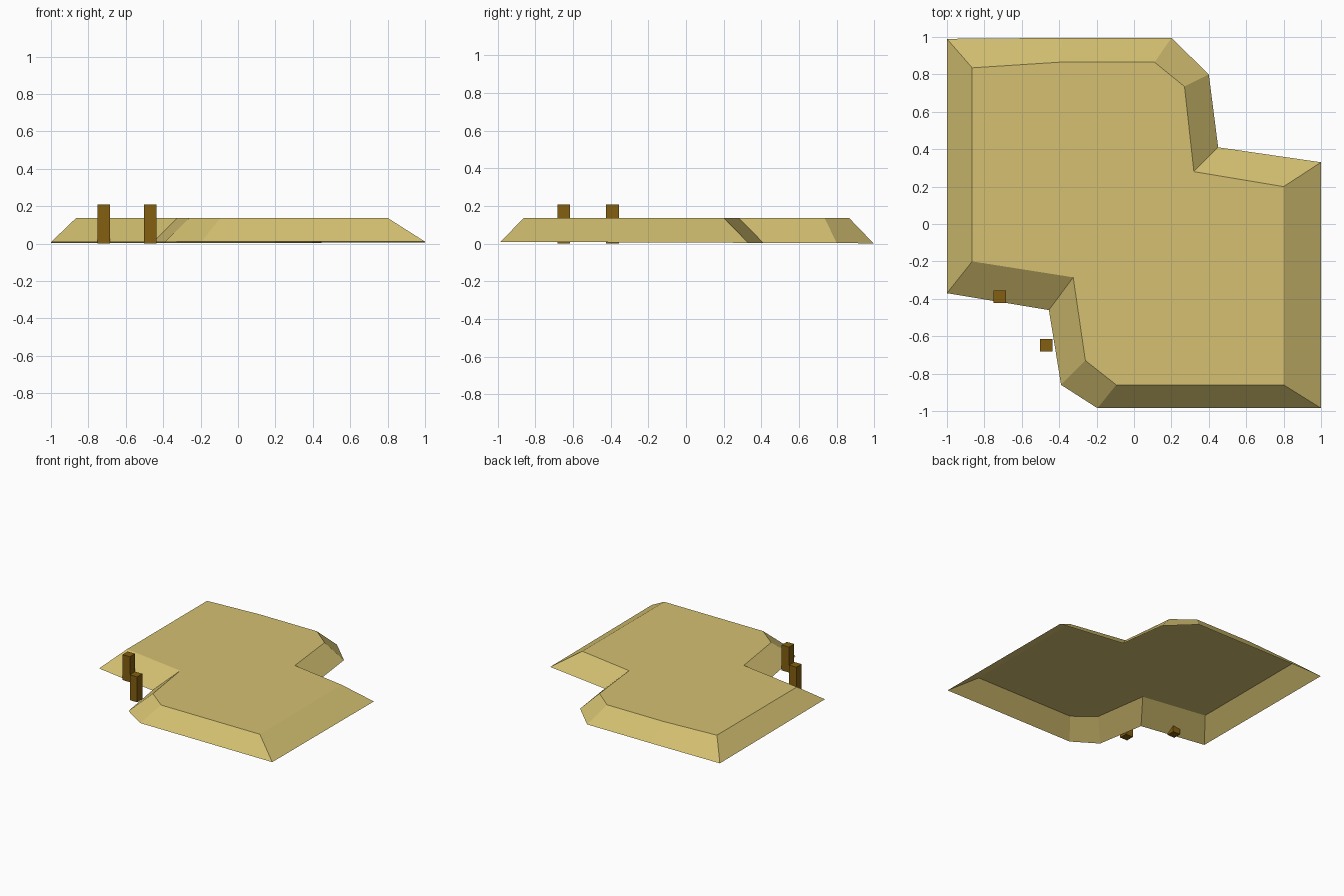
import bpy, bmesh

if "Cube" in bpy.data.objects:
    bpy.data.objects.remove(bpy.data.objects["Cube"])


def material(name, rgb):
    m = bpy.data.materials.new(name)
    m.diffuse_color = (*rgb, 1)
    m.use_nodes = True
    m.node_tree.nodes["Principled BSDF"].inputs["Base Color"].default_value = m.diffuse_color
    return m


def finish(bm, name, mat):
    me = bpy.data.meshes.new(name)
    bm.to_mesh(me)
    bm.free()
    me.materials.append(mat)
    ob = bpy.data.objects.new(name, me)
    bpy.context.collection.objects.link(ob)
    return ob


sand = material("sand", (0.66, 0.53, 0.165))
wood = material("dark wood", (0.23, 0.115, 0.005))

# matching outlines (clockwise from back left): foot of the slope and plateau rim
foot = [(-1, .99), (-.38, .995), (.2, .995), (.4, .8), (.45, .41), (1, .33),
        (1, -.985), (-.195, -.985), (-.39, -.86), (-.455, -.46), (-1, -.37)]
rim = [(-.865, .835), (-.4, .865), (.11, .865), (.27, .735), (.32, .28), (.8, .2),
       (.8, -.86), (-.095, -.86), (-.26, -.73), (-.325, -.285), (-.865, -.2)]

# plateau: flat top with sloping banks, open underneath
bm = bmesh.new()
low = [bm.verts.new((x, y, 0.006 - 0.004 * y)) for x, y in foot]
top = [bm.verts.new((x, y, 0.137)) for x, y in rim]
n = len(low)
for i in range(n):
    j = (i + 1) % n
    bm.faces.new((low[j], low[i], top[i], top[j]))
bm.faces.new(top[::-1])
finish(bm, "sand_plateau", sand)

# two square posts beside the front left notch
for k, (x, y) in enumerate([(-.717, -.39), (-.47, -.648)]):
    bm = bmesh.new()
    bmesh.ops.create_cube(bm, size=1)
    bmesh.ops.scale(bm, vec=(0.067, 0.067, 0.208), verts=bm.verts)
    bmesh.ops.translate(bm, vec=(x, y, 0.104), verts=bm.verts)
    finish(bm, f"post_{k + 1}", wood)
